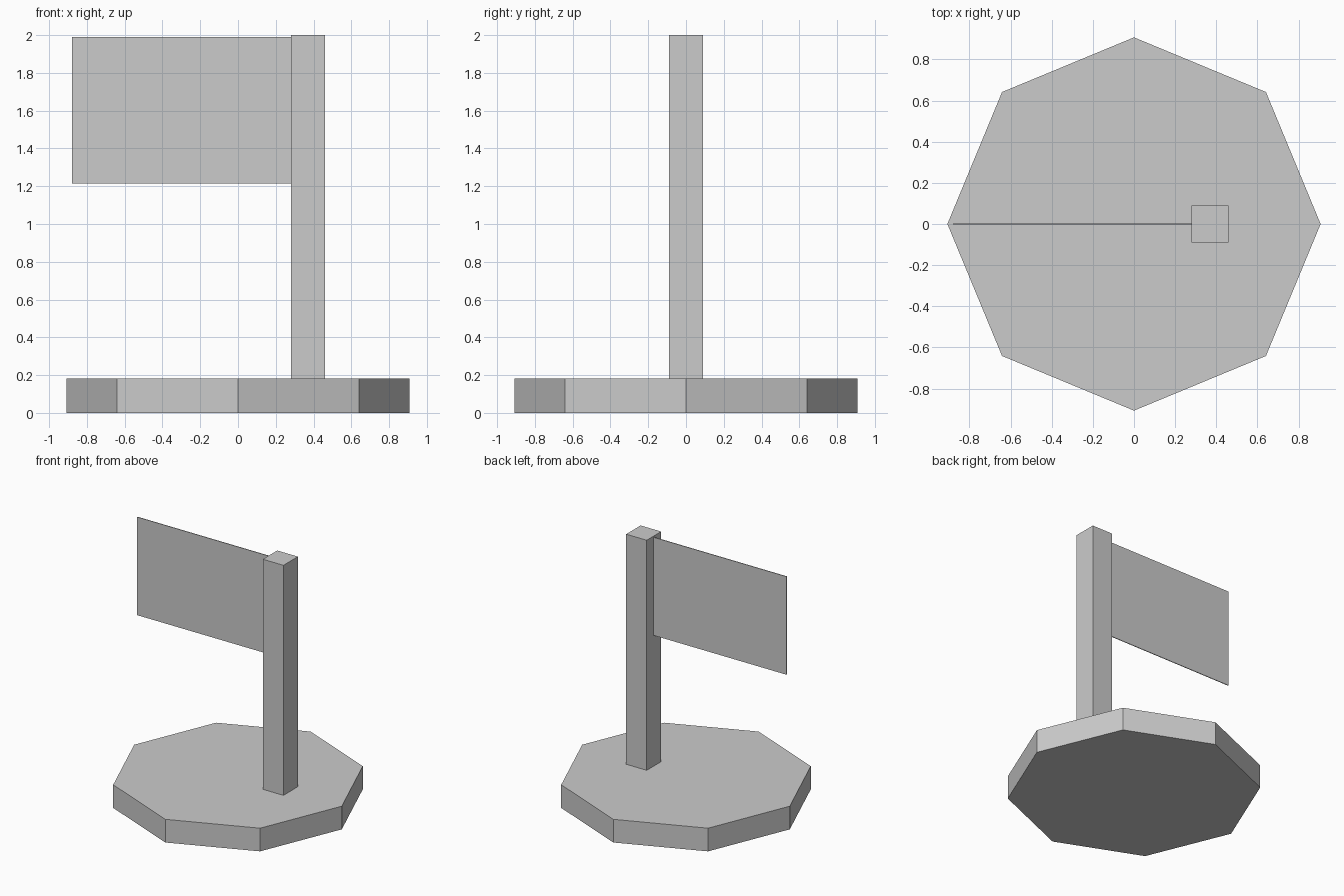
import bpy
import math

cube = bpy.data.objects.get("Cube")
if cube:
    bpy.data.objects.remove(cube, do_unlink=True)

BASE_TOP = 0.183

grey = bpy.data.materials.new("light grey")
grey.use_nodes = True
colour = (0.6, 0.6, 0.6, 1)
grey.diffuse_color = colour
grey.node_tree.nodes["Principled BSDF"].inputs["Base Color"].default_value = colour


def finish(name):
    obj = bpy.context.object
    obj.name = name
    obj.data.materials.append(grey)
    return obj


def box(name, low, high):
    centre = [(a + b) / 2 for a, b in zip(low, high)]
    bpy.ops.mesh.primitive_cube_add(size=1, location=centre)
    obj = finish(name)
    obj.scale = [b - a for a, b in zip(low, high)]
    bpy.ops.object.transform_apply(location=False, rotation=False, scale=True)


# Octagonal base with corners on the axes
bpy.ops.mesh.primitive_cylinder_add(vertices=8, radius=0.907, depth=BASE_TOP,
                                    location=(0, 0, BASE_TOP / 2))
finish("base")

# Square pole standing on the base
box("pole", (0.28, -0.09, BASE_TOP), (0.46, 0.09, 2))

# Thin flag attached to the side of the pole
box("flag", (-0.88, -0.003, 1.215), (0.28, 0.003, 1.99))
